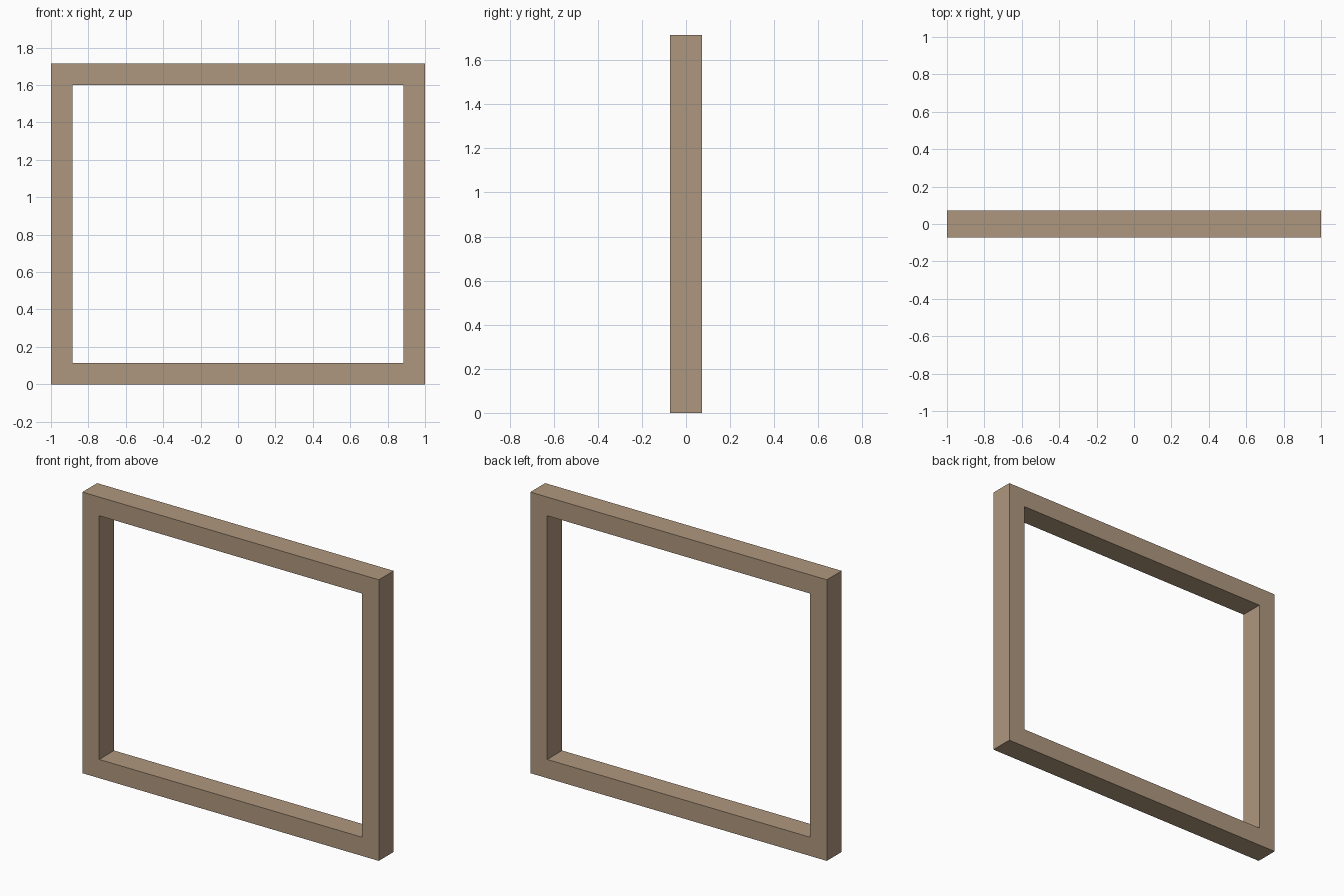
import bpy, bmesh

if "Cube" in bpy.data.objects:
    bpy.data.objects.remove(bpy.data.objects["Cube"])

W, H, D, BAR = 2.0, 1.714, 0.143, 0.114   # width, height, depth, bar width


def rect(bm, inset):
    """Four corners of the frame outline on the front plane, inset from the edge."""
    x = W / 2 - inset
    return [bm.verts.new((px, -D / 2, pz)) for px, pz in
            ((-x, inset), (x, inset), (x, H - inset), (-x, H - inset))]


# Window frame: mitred ring of four bars, extruded to depth
bm = bmesh.new()
outer, inner = rect(bm, 0), rect(bm, BAR)
for i in range(4):
    j = (i + 1) % 4
    bm.faces.new((outer[i], outer[j], inner[j], inner[i]))
front = bm.faces[:]
ext = bmesh.ops.extrude_face_region(bm, geom=front, use_keep_orig=True)
back = [g for g in ext["geom"] if isinstance(g, bmesh.types.BMVert)]
bmesh.ops.translate(bm, verts=back, vec=(0, D, 0))
bmesh.ops.recalc_face_normals(bm, faces=bm.faces)

mesh = bpy.data.meshes.new("window_frame")
bm.to_mesh(mesh)
bm.free()
frame = bpy.data.objects.new("window_frame", mesh)
bpy.context.collection.objects.link(frame)

# Light brown wood
wood = bpy.data.materials.new("wood")
wood.diffuse_color = (0.43, 0.31, 0.21, 1)
wood.use_nodes = True
wood.node_tree.nodes["Principled BSDF"].inputs["Base Color"].default_value = wood.diffuse_color
mesh.materials.append(wood)
